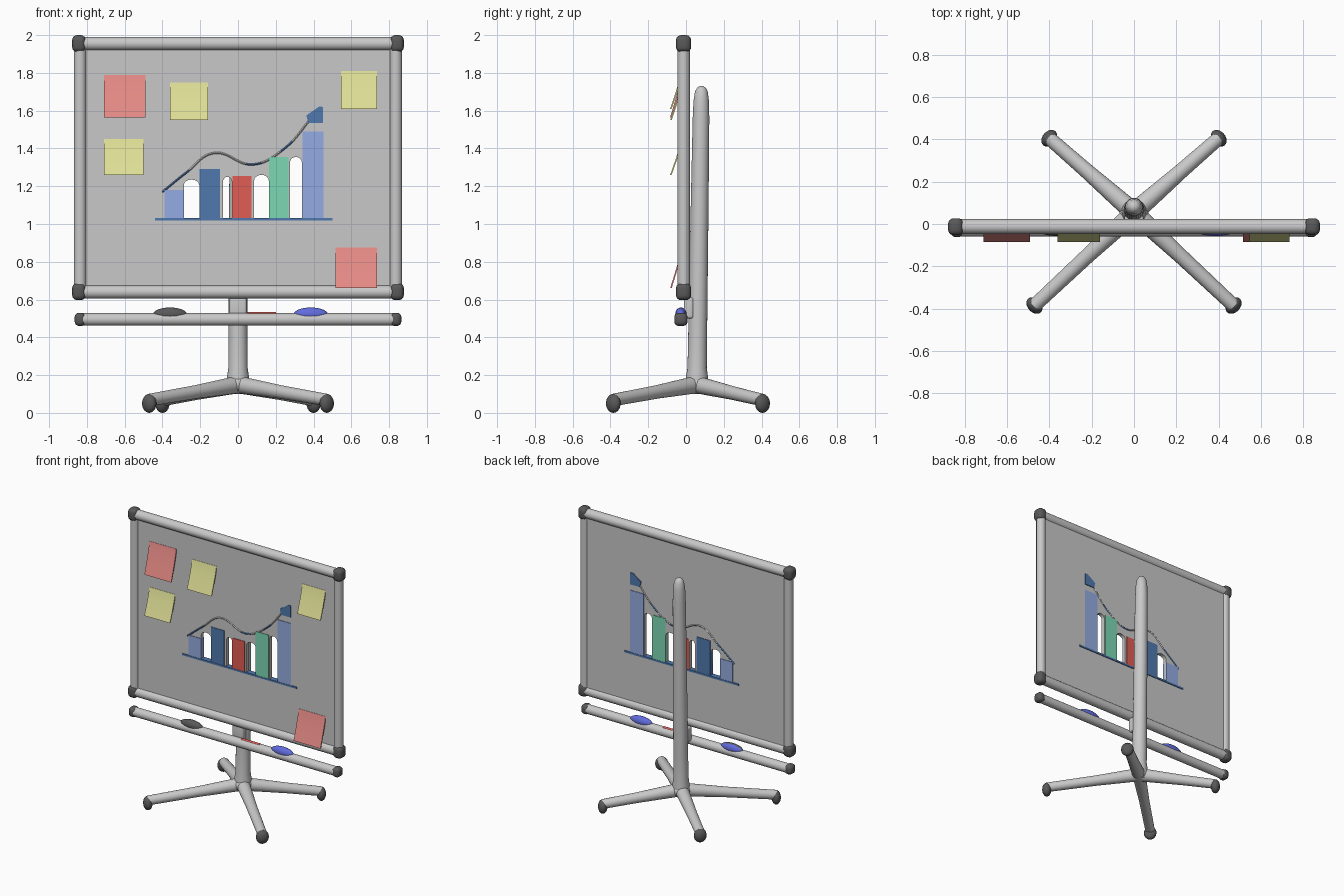
import bpy, bmesh, math
from mathutils import Vector, Matrix

if "Cube" in bpy.data.objects:
    bpy.data.objects.remove(bpy.data.objects["Cube"])


def material(name, r, g, b):
    m = bpy.data.materials.new(name)
    m.diffuse_color = (r, g, b, 1)
    m.use_nodes = True
    m.node_tree.nodes["Principled BSDF"].inputs["Base Color"].default_value = m.diffuse_color
    return m


GREY = material("light_grey", 0.58, 0.58, 0.58)
DARK = material("dark_grey", 0.10, 0.10, 0.10)
PINK = material("note_red", 0.80, 0.26, 0.24)
YELLOW = material("note_yellow", 0.74, 0.74, 0.31)
PALE_BLUE = material("pale_blue", 0.30, 0.41, 0.76)
MID_BLUE = material("mid_blue", 0.08, 0.19, 0.42)
RED = material("red", 0.75, 0.11, 0.09)
GREEN = material("green", 0.20, 0.68, 0.46)
ROYAL = material("royal_blue", 0.12, 0.15, 0.72)

FRONT, BACK = -0.022, 0.006     # faces of the board panel


def finish(name, bm, *mats):
    bmesh.ops.recalc_face_normals(bm, faces=bm.faces)
    me = bpy.data.meshes.new(name)
    bm.to_mesh(me)
    bm.free()
    for m in mats:
        me.materials.append(m)
    ob = bpy.data.objects.new(name, me)
    bpy.context.collection.objects.link(ob)
    return ob


def lathe(name, start, end, profile, mat, sides=24):
    """Turned part; profile is (distance from start, radius)."""
    start, end = Vector(start), Vector(end)
    rot = (end - start).to_track_quat('Z', 'Y')
    bm = bmesh.new()
    rings = []
    for d, r in profile:
        rings.append([bm.verts.new(start + rot @ Vector(
            (r * math.cos(2 * math.pi * i / sides), r * math.sin(2 * math.pi * i / sides), d)))
            for i in range(sides)])
    for a, b in zip(rings, rings[1:]):
        for i in range(sides):
            j = (i + 1) % sides
            bm.faces.new((a[i], a[j], b[j], b[i]))
    bm.faces.new(rings[0])
    bm.faces.new(rings[-1])
    return finish(name, bm, mat)


def tube(name, start, end, radius, mat):
    length = (Vector(end) - Vector(start)).length
    return lathe(name, start, end, [(0, radius), (length, radius)], mat)


def ellipsoid(name, centre, radii, mat, turn=0.0):
    bm = bmesh.new()
    bmesh.ops.create_uvsphere(bm, u_segments=24, v_segments=14, radius=1)
    bm.transform(Matrix.Translation(centre) @ Matrix.Rotation(turn, 4, 'Z') @ Matrix.Diagonal((*radii, 1)))
    return finish(name, bm, mat)


def rounded_box(name, centre, size, bevel, mat):
    bm = bmesh.new()
    bmesh.ops.create_cube(bm, size=1)
    bm.transform(Matrix.Translation(centre) @ Matrix.Diagonal((*size, 1)))
    bmesh.ops.bevel(bm, geom=bm.edges[:], offset=bevel, segments=4, profile=0.5, affect='EDGES')
    return finish(name, bm, mat)


def prism(name, outline, y0, y1, mat):
    """Flat x-z outline with depth along y."""
    bm = bmesh.new()
    f = bm.faces.new([bm.verts.new((x, y0, z)) for x, z in outline])
    ext = bmesh.ops.extrude_face_region(bm, geom=[f])
    bmesh.ops.translate(bm, vec=(0, y1 - y0, 0),
                        verts=[v for v in ext['geom'] if isinstance(v, bmesh.types.BMVert)])
    return finish(name, bm, mat)


def rect(x0, x1, z0, z1):
    return [(x0, z0), (x1, z0), (x1, z1), (x0, z1)]


def curve_bmesh(curve):
    """Turn a temporary curve into a bmesh."""
    ob = bpy.data.objects.new("temp_curve", curve)
    bpy.context.collection.objects.link(ob)
    me = bpy.data.meshes.new_from_object(ob.evaluated_get(bpy.context.evaluated_depsgraph_get()))
    bm = bmesh.new()
    bm.from_mesh(me)
    bpy.data.objects.remove(ob)
    bpy.data.meshes.remove(me)
    bpy.data.curves.remove(curve)
    return bm


# Board panel with arched openings between the chart bars
def arch(x0, x1, z0, z1):
    c, r, h = (x0 + x1) / 2, (x1 - x0) / 2, 0.03
    return [(x0, z0), (x1, z0)] + [(c + r * math.cos(a * math.pi / 8), z1 - h + h * math.sin(a * math.pi / 8))
                                   for a in range(9)]


outlines = [rect(-0.845, 0.845, 0.64, 1.955), arch(-0.287, -0.205, 1.03, 1.235),
            arch(-0.08, -0.032, 1.03, 1.25), arch(0.085, 0.163, 1.03, 1.26), arch(0.275, 0.338, 1.03, 1.355)]
cu = bpy.data.curves.new("panel_outline", 'CURVE')
cu.dimensions = '2D'
cu.fill_mode = 'BOTH'
cu.extrude = (BACK - FRONT) / 2
for pts in outlines:
    sp = cu.splines.new('POLY')
    sp.points.add(len(pts) - 1)
    for p, (x, z) in zip(sp.points, pts):
        p.co = (x, z, 0, 1)
    sp.use_cyclic_u = True
bm = curve_bmesh(cu)
bm.transform(Matrix.Translation((0, (FRONT + BACK) / 2, 0)) @ Matrix.Rotation(math.pi / 2, 4, 'X'))
bmesh.ops.remove_doubles(bm, verts=bm.verts, dist=1e-5)
finish("board_panel", bm, GREY)

# Frame rails and corner caps
FX, FY, Z0, Z1 = 0.836, -0.012, 0.640, 1.955
for z, n in ((Z0, "bottom"), (Z1, "top")):
    tube(f"frame_{n}", (-FX, FY, z), (FX, FY, z), 0.035, GREY)
for s, n in ((-1, "left"), (1, "right")):
    tube(f"frame_{n}", (s * FX, FY, Z0), (s * FX, FY, Z1), 0.033, GREY)
    for z, v in ((Z0 + 0.002, "bottom"), (Z1, "top")):
        rounded_box(f"corner_{v}_{n}", (s * 0.842, -0.013, z), (0.072, 0.08, 0.09), 0.027, DARK)

# Bar chart, showing on both sides of the panel
for i, (x0, x1, top, mat) in enumerate((
        (-0.39, -0.287, 1.18, PALE_BLUE), (-0.205, -0.095, 1.29, MID_BLUE), (-0.03, 0.072, 1.255, RED),
        (0.163, 0.268, 1.355, GREEN), (0.342, 0.452, 1.49, PALE_BLUE))):
    prism(f"chart_bar_{i + 1}", rect(x0, x1, 1.025, top), FRONT - 0.004, BACK + 0.004, mat)
prism("chart_baseline", rect(-0.44, 0.5, 1.018, 1.031), FRONT - 0.006, BACK + 0.006, MID_BLUE)

# Trend line: raised grey ridge with some blue lengths, and its arrow head
cu = bpy.data.curves.new("trend_path", 'CURVE')
cu.dimensions = '3D'
cu.bevel_depth = 0.009
cu.use_fill_caps = True
sp = cu.splines.new('BEZIER')
path = [(-0.4, 1.17), (-0.27, 1.275), (-0.13, 1.375), (0.08, 1.315), (0.24, 1.395), (0.4, 1.575)]
sp.bezier_points.add(len(path) - 1)
for p, (x, z) in zip(sp.bezier_points, path):
    p.co = (x, 0, z)
    p.handle_left_type = p.handle_right_type = 'AUTO'
bm = curve_bmesh(cu)
bm.transform(Matrix.Translation((0, (FRONT + BACK) / 2, 0)) @ Matrix.Diagonal((1, 2, 1, 1)))
for f in bm.faces:
    x = f.calc_center_median().x
    f.material_index = int(x < -0.26 or 0.04 < x < 0.12 or 0.23 < x < 0.29)
finish("trend_line", bm, GREY, MID_BLUE)
prism("trend_arrow_head", [(0.362, 1.575), (0.372, 1.535), (0.45, 1.535), (0.45, 1.62), (0.43, 1.622)],
      FRONT - 0.006, BACK + 0.006, MID_BLUE)

# Sticky notes lifting away from the panel at the bottom
for i, (x0, x1, z0, z1, mat) in enumerate((
        (-0.71, -0.49, 1.565, 1.79, PINK), (-0.36, -0.16, 1.55, 1.75, YELLOW), (-0.71, -0.5, 1.26, 1.45, YELLOW),
        (0.545, 0.735, 1.61, 1.81, YELLOW), (0.515, 0.735, 0.66, 0.875, PINK))):
    bm = bmesh.new()
    steps = [k / 6 for k in range(7)]
    side = [(FRONT - 0.002 - 0.06 * t ** 1.15, z1 + (z0 - z1) * t) for t in steps]
    side += [(y + 0.008, z) for y, z in reversed(side)]
    a, b = ([bm.verts.new((x, y, z)) for y, z in side] for x in (x0, x1))
    for k in range(len(side)):
        j = (k + 1) % len(side)
        bm.faces.new((a[k], a[j], b[j], b[k]))
    bm.faces.new(a)
    bm.faces.new(b)
    finish(f"sticky_note_{i + 1}", bm, mat)

# Tray with end caps, bracket, erasers and marker
TY, TZ = -0.027, 0.495
tube("tray", (-0.82, TY, TZ), (0.82, TY, TZ), 0.033, GREY)
for s, n in ((-1, "left"), (1, "right")):
    rounded_box(f"tray_cap_{n}", (s * 0.836, TY, TZ), (0.058, 0.07, 0.07), 0.024, DARK)
rounded_box("tray_bracket", (0, 0.015, 0.555), (0.09, 0.05, 0.11), 0.012, GREY)
ellipsoid("eraser_blue", (0.385, TY, 0.522), (0.09, 0.03, 0.036), ROYAL)
eraser = ellipsoid("eraser_dark", (-0.36, TY, 0.522), (0.09, 0.03, 0.036), DARK)
eraser.data.materials.append(ROYAL)
for f in eraser.data.polygons:
    f.material_index = int(f.normal.y > 0.5)
tube("marker", (0.05, TY, 0.522), (0.2, TY, 0.522), 0.011, RED)

# Post leaning slightly back, with rounded top
lathe("post", (0, 0.057, 0.11), (0, 0.082, 1.73),
      [(0, 0.045), (0.03, 0.06), (0.08, 0.058), (0.13, 0.051), (0.3, 0.05), (1.0, 0.047), (1.45, 0.044),
       (1.54, 0.041), (1.59, 0.034), (1.61, 0.024), (1.62, 0.01)], GREY)

# Four splayed legs with dark feet
ellipsoid("hub", (0, 0.055, 0.15), (0.068, 0.068, 0.05), GREY)
for x, y, n in ((-0.47, -0.385, "front_left"), (0.47, -0.385, "front_right"),
                (-0.4, 0.405, "back_left"), (0.4, 0.405, "back_right")):
    start, end = Vector((0, 0.055, 0.15)), Vector((x, y, 0.068))
    length = (end - start).length
    lathe(f"leg_{n}", start, end, [(0, 0.046), (0.1, 0.043), (0.3, 0.036), (length, 0.033)], GREY)
    ellipsoid(f"foot_{n}", (x, y, 0.05), (0.032, 0.044, 0.05), DARK, math.atan2(y - 0.055, x))

# Smooth shading with sharp edges kept
for ob in bpy.data.objects:
    ob.select_set(ob.type == 'MESH')
bpy.context.view_layer.objects.active = bpy.data.objects["post"]
bpy.ops.object.shade_smooth_by_angle(angle=math.radians(40))
